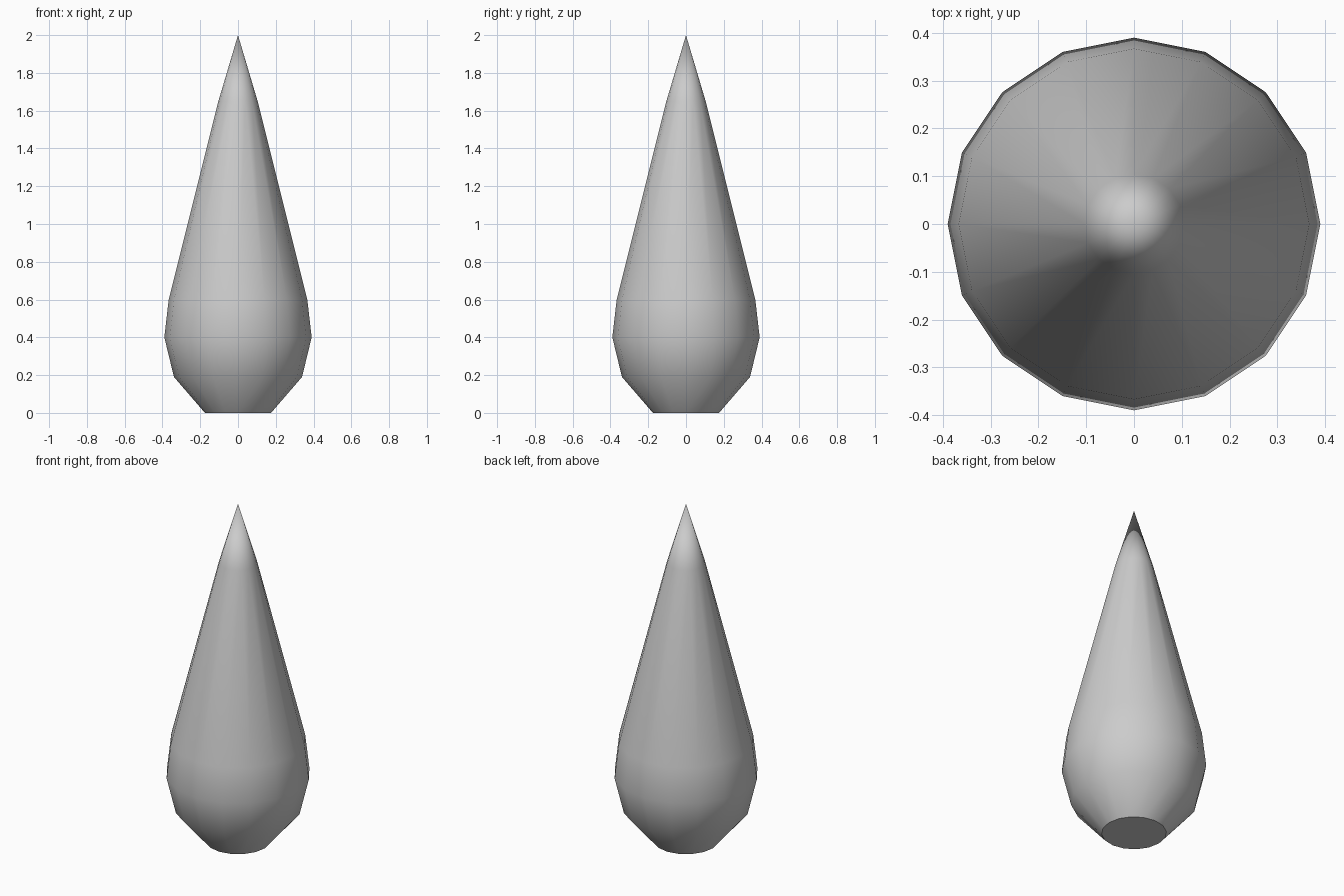
import bpy, bmesh
from math import cos, sin, pi, radians

if "Cube" in bpy.data.objects:
    bpy.data.objects.remove(bpy.data.objects["Cube"])

SIDES = 16
# Teardrop profile: (radius, height), closed by a point at the top
PROFILE = [(0.175, 0.0), (0.339, 0.19), (0.39, 0.4), (0.367, 0.6), (0.104, 1.65)]
TIP = 2.0


def ring(bm, r, z):
    return [bm.verts.new((r * cos(2 * pi * i / SIDES), r * sin(2 * pi * i / SIDES), z))
            for i in range(SIDES)]


bm = bmesh.new()
rings = [ring(bm, r, z) for r, z in PROFILE]

# Side bands
for low, high in zip(rings, rings[1:]):
    for i in range(SIDES):
        j = (i + 1) % SIDES
        bm.faces.new((low[i], low[j], high[j], high[i]))

# Pointed tip and flat base
tip = bm.verts.new((0, 0, TIP))
for i in range(SIDES):
    bm.faces.new((rings[-1][i], rings[-1][(i + 1) % SIDES], tip))
bm.faces.new(rings[0][::-1])

mesh = bpy.data.meshes.new("teardrop_body")
bm.to_mesh(mesh)
bm.free()
body = bpy.data.objects.new("teardrop_body", mesh)
bpy.context.collection.objects.link(body)

# Smooth sides, sharp base edge
bpy.context.view_layer.objects.active = body
body.select_set(True)
bpy.ops.object.shade_smooth_by_angle(angle=radians(40))
